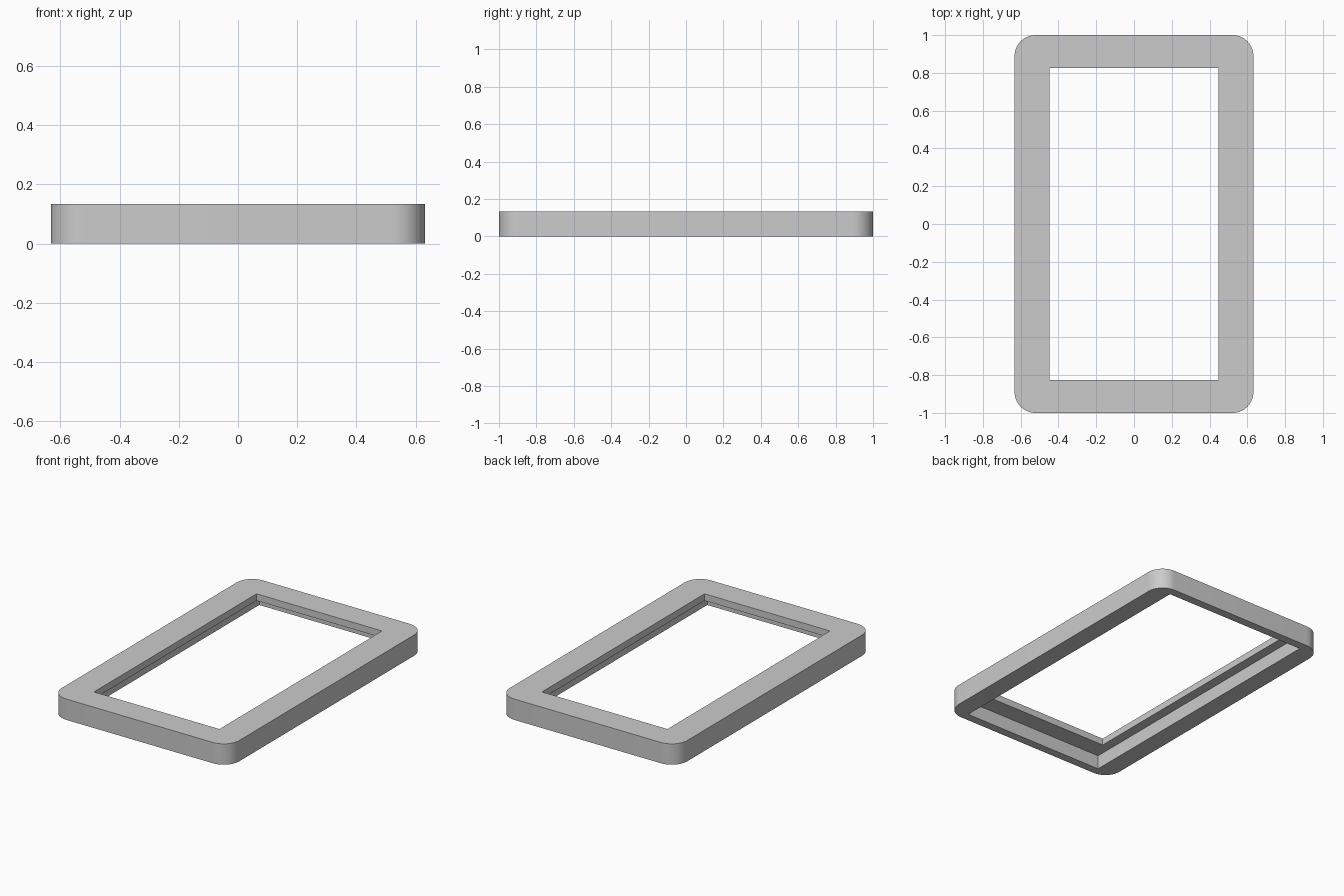
import bpy
import bmesh

default = bpy.data.objects.get("Cube")
if default:
    bpy.data.objects.remove(default, do_unlink=True)

HEIGHT = 0.134
LEDGE_Z = 0.09       # underside of the inner lip
CORNER = 0.11

grey = bpy.data.materials.new("plain_grey")
grey.use_nodes = True
colour = (0.6, 0.6, 0.6, 1)
grey.diffuse_color = colour
grey.node_tree.nodes["Principled BSDF"].inputs["Base Color"].default_value = colour


def box(name, half_x, half_y, z0, z1, radius=0):
    """Box with optionally rounded upright edges."""
    bm = bmesh.new()
    bmesh.ops.create_cube(bm, size=2)
    for v in bm.verts:
        v.co = (v.co.x * half_x, v.co.y * half_y, z1 if v.co.z > 0 else z0)
    if radius:
        upright = [e for e in bm.edges
                   if abs(e.verts[0].co.z - e.verts[1].co.z) > 0.01]
        bmesh.ops.bevel(bm, geom=upright, offset=radius, segments=14,
                        profile=0.5, affect='EDGES')
    mesh = bpy.data.meshes.new(name)
    bm.to_mesh(mesh)
    bm.free()
    mesh.materials.append(grey)
    obj = bpy.data.objects.new(name, mesh)
    bpy.context.collection.objects.link(obj)
    return obj


# Outer slab, with the opening and the wider recess underneath cut away
frame = box("bezel_frame", 0.632, 1.0, 0, HEIGHT, CORNER)
cutters = [
    box("recess_cutter", 0.51, 0.945, -0.1, LEDGE_Z),
    box("opening_cutter", 0.447, 0.827, -0.2, HEIGHT + 0.1),
]

bpy.ops.object.select_all(action='DESELECT')
bpy.context.view_layer.objects.active = frame
frame.select_set(True)
for cutter in cutters:
    cutter.hide_render = True
    cut = frame.modifiers.new(cutter.name, 'BOOLEAN')
    cut.operation = 'DIFFERENCE'
    cut.solver = 'EXACT'
    cut.object = cutter
    bpy.ops.object.modifier_apply(modifier=cut.name)
    bpy.data.objects.remove(cutter, do_unlink=True)

# Smooth round corners, crisp rims
bpy.ops.object.shade_smooth_by_angle(angle=0.5)
